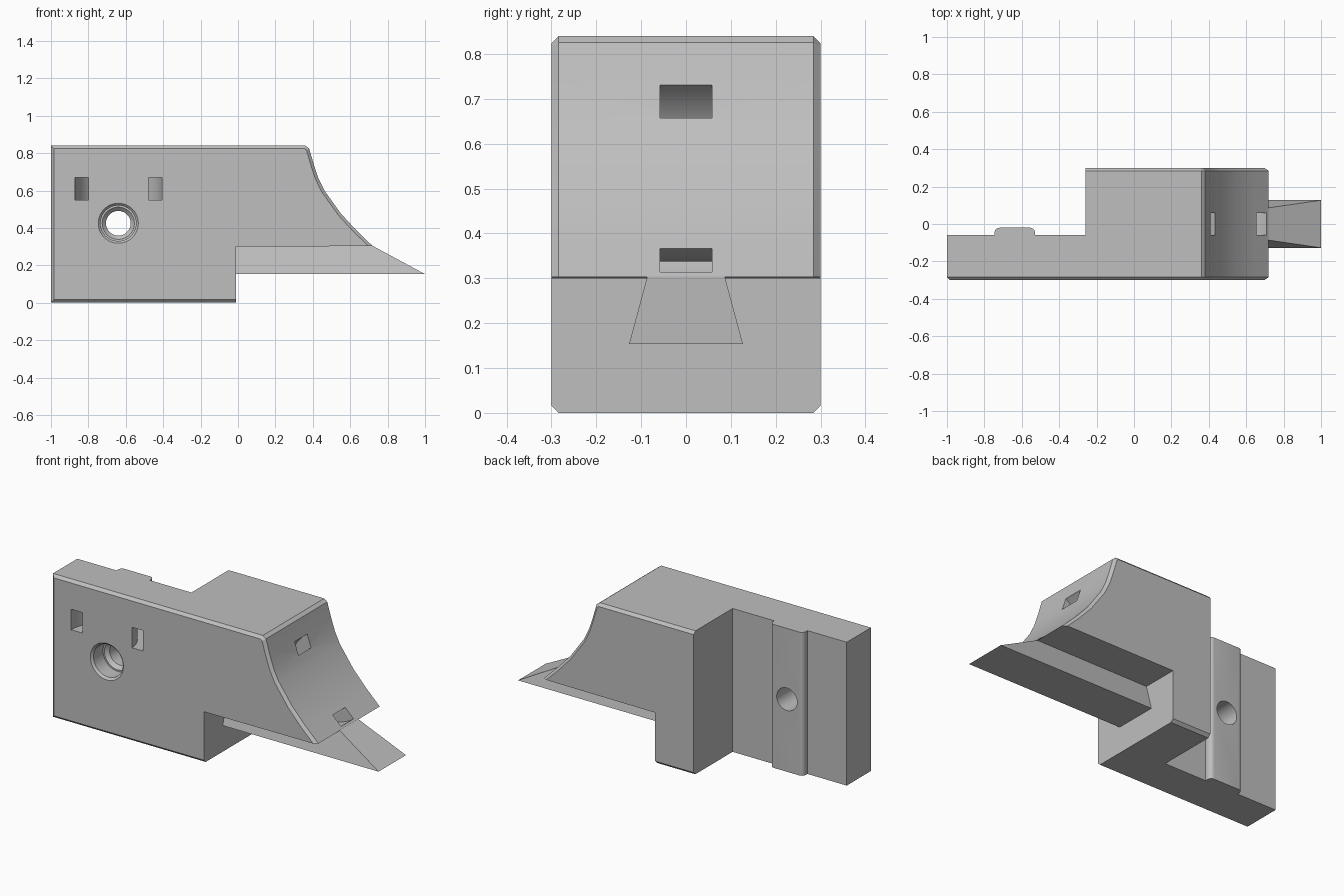
import bpy, bmesh
from math import pi, radians
from mathutils import Matrix, Vector

cube = bpy.data.objects.get("Cube")
if cube:
    bpy.data.objects.remove(cube, do_unlink=True)

grey = bpy.data.materials.new("plain grey")
grey.use_nodes = True
grey.diffuse_color = (0.52, 0.52, 0.52, 1)
grey.node_tree.nodes["Principled BSDF"].inputs["Base Color"].default_value = grey.diffuse_color


def finish(name, bm):
    bmesh.ops.recalc_face_normals(bm, faces=bm.faces)
    mesh = bpy.data.meshes.new(name)
    bm.to_mesh(mesh)
    bm.free()
    mesh.materials.append(grey)
    obj = bpy.data.objects.new(name, mesh)
    bpy.context.collection.objects.link(obj)
    return obj


def prism(points, y0, y1):
    """Extrude an (x, z) outline along y."""
    bm = bmesh.new()
    face = bm.faces.new([bm.verts.new((x, y0, z)) for x, z in points])
    new = bmesh.ops.extrude_face_region(bm, geom=[face])["geom"]
    bmesh.ops.translate(bm, vec=(0, y1 - y0, 0),
                        verts=[v for v in new if isinstance(v, bmesh.types.BMVert)])
    return bm


def box(x0, x1, y0, y1, z0, z1):
    return prism([(x0, z0), (x1, z0), (x1, z1), (x0, z1)], y0, y1)


def lathe(name, profile, place, tilt):
    """Revolve a closed (radius, height) outline, then tilt it about x."""
    bm = bmesh.new()
    verts = [bm.verts.new((r, 0, h)) for r, h in profile]
    edges = [bm.edges.new((a, b)) for a, b in zip(verts, verts[1:] + verts[:1])
             if a.co.x > 0 or b.co.x > 0]
    bmesh.ops.spin(bm, geom=verts + edges, cent=(0, 0, 0), axis=(0, 0, 1),
                   angle=2 * pi, steps=64)
    bmesh.ops.remove_doubles(bm, verts=bm.verts, dist=0.0001)
    bm.transform(Matrix.Translation(place) @ Matrix.Rotation(radians(tilt), 4, "X"))
    return finish(name, bm)


def screw_hole(name, rim, bore, depth, through, length, place, tilt):
    """Stepped cutter: chamfered rim, counterbore, narrow through hole."""
    slope = rim - bore
    return lathe(name, [(0, -slope), (rim + slope, -slope), (bore, slope), (bore, depth),
                        (through + 0.02, depth), (through, depth + 0.02),
                        (through, length), (0, length)], place, tilt)


def tie_tunnel(name, inner, outer, half, place, tilt):
    return lathe(name, [(inner, -half), (outer, -half), (outer, half), (inner, half)], place, tilt)


def combine(target, other, operation):
    mod = target.modifiers.new(operation, "BOOLEAN")
    mod.operation, mod.solver, mod.object = operation, "EXACT", other
    bpy.context.view_layer.objects.active = target
    bpy.ops.object.modifier_apply(modifier=mod.name)
    bpy.data.objects.remove(other, do_unlink=True)


# Main block with concave nose; outer rims chamfered except around the underside step
outline = [(-1, 0), (-0.01, 0), (-0.01, 0.3), (0.72, 0.303), (0.63, 0.39), (0.55, 0.477),
           (0.462, 0.6), (0.43, 0.665), (0.405, 0.74), (0.38, 0.825), (0.36, 0.84), (-1, 0.84)]
bm = prism(outline, -0.3, 0.3)


def is_rim(edge):
    a, b = (v.co for v in edge.verts)
    mid = (a + b) / 2
    step = (abs(mid.x + 0.01) < 0.001) or (mid.x > 0 and mid.z < 0.305)
    return abs(a.y - b.y) < 0.001 and not step


bmesh.ops.bevel(bm, geom=[e for e in bm.edges if is_rim(e)], offset=0.016,
                offset_type="OFFSET", segments=1, profile=0.5, affect="EDGES")
body = finish("mount_body", bm)

# Thin plate section: remove the rear corner
combine(body, finish("rear_cutter", box(-1.2, -0.26, -0.06, 0.5, -0.2, 1)), "DIFFERENCE")

# Locating rib on the plate's back, with rounded long edges
bm = box(-0.745, -0.53, -0.1, -0.02, 0, 0.84)
long_edges = [e for e in bm.edges if all(abs(v.co.y + 0.02) < 0.001 for v in e.verts)
              and abs(e.verts[0].co.x - e.verts[1].co.x) < 0.001]
bmesh.ops.bevel(bm, geom=long_edges, offset=0.025, segments=6, profile=0.5, affect="EDGES")
combine(body, finish("locating_rib", bm), "UNION")

# Dovetail rail with a sloping tip
bm = prism([(-0.05, 0.153), (1, 0.153), (0.72, 0.304), (-0.05, 0.304)], -0.127, 0.127)
for v in bm.verts:
    if v.co.z > 0.2:
        v.co.y *= 0.68
combine(body, finish("dovetail_rail", bm), "UNION")

# Screw holes and curved tie tunnels
cutters = [
    screw_hole("front_hole", 0.107, 0.095, 0.1, 0.066, 0.5, Vector((-0.64, -0.3, 0.425)), -90),
    screw_hole("top_hole", 0.12, 0.105, 0.19, 0.066, 1, Vector((0.22, 0.01, 0.84)), 180),
    tie_tunnel("plate_tunnel", 0.16, 0.233, 0.06, Vector((-0.638, -0.3, 0.61)), 0),
    tie_tunnel("nose_tunnel", 0.183, 0.257, 0.058, Vector((0.555, 0, 0.52)), -90),
]
for cutter in cutters:
    combine(body, cutter, "DIFFERENCE")

# Smooth the bores and nose, keep the corners crisp
bpy.ops.object.select_all(action="DESELECT")
body.select_set(True)
bpy.context.view_layer.objects.active = body
bpy.ops.object.shade_smooth_by_angle(angle=radians(25))
